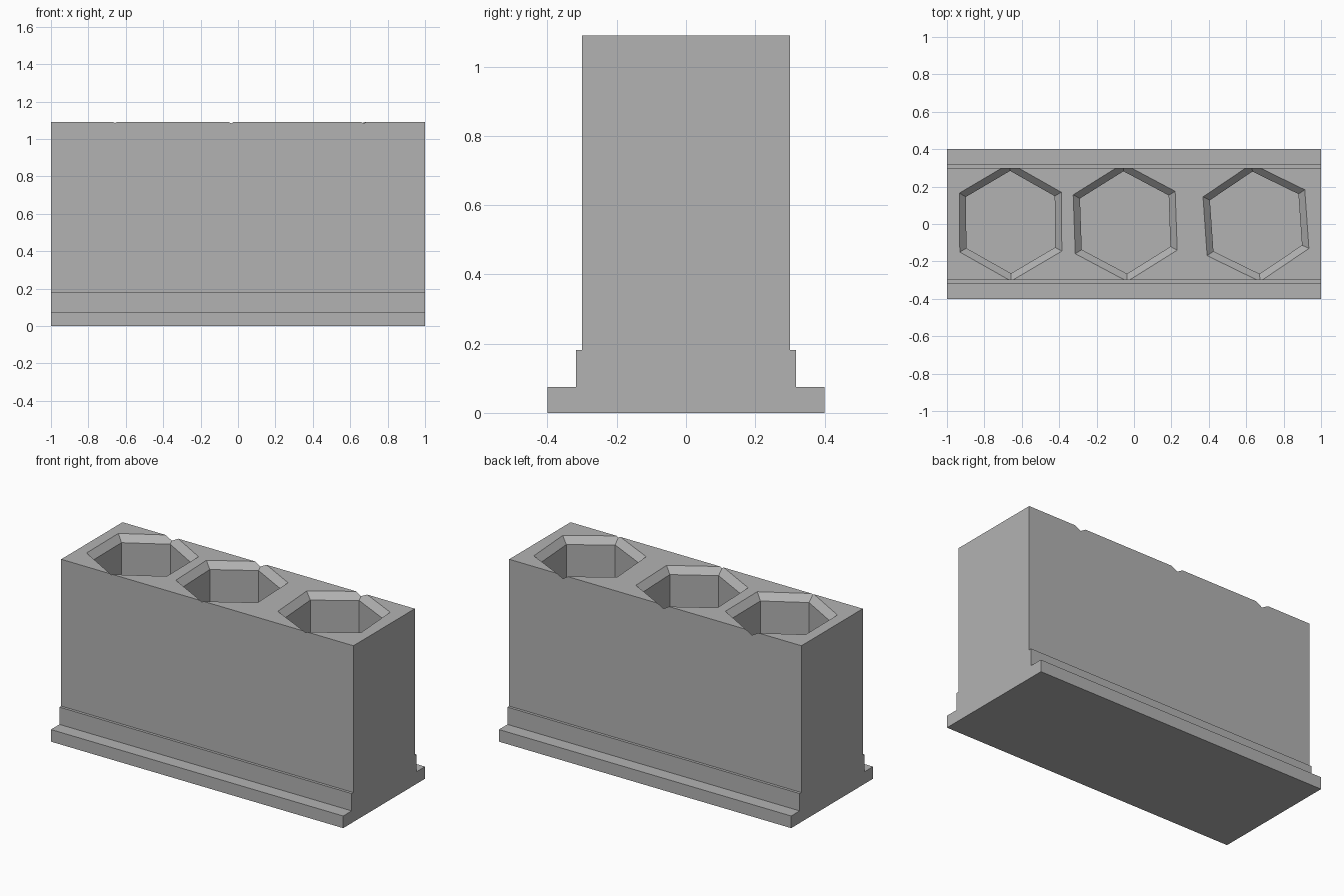
import bpy, bmesh
from math import sin, cos, pi, radians

cube = bpy.data.objects.get("Cube")
if cube:
    bpy.data.objects.remove(cube)

TOP = 1.09
FLOOR = 0.18
CHAMFER = 0.04
RIM, BORE = 0.315, 0.274   # hexagon corner radii

grey = bpy.data.materials.new("grey")
grey.use_nodes = True
colour = (0.45, 0.45, 0.45, 1)
grey.diffuse_color = colour
grey.node_tree.nodes["Principled BSDF"].inputs["Base Color"].default_value = colour


def loft(name, rings):
    """Closed solid through equal-length rings of points."""
    bm = bmesh.new()
    loops = [[bm.verts.new(p) for p in ring] for ring in rings]
    n = len(loops[0])
    for a, b in zip(loops, loops[1:]):
        for i in range(n):
            j = (i + 1) % n
            bm.faces.new((a[i], a[j], b[j], b[i]))
    bm.faces.new(loops[0])
    bm.faces.new(loops[-1])
    bmesh.ops.recalc_face_normals(bm, faces=bm.faces)
    mesh = bpy.data.meshes.new(name)
    bm.to_mesh(mesh)
    bm.free()
    mesh.materials.append(grey)
    obj = bpy.data.objects.new(name, mesh)
    bpy.context.collection.objects.link(obj)
    return obj


def hexagon(x, y, z, radius, turn):
    angles = [pi / 2 + radians(turn) + i * pi / 3 for i in range(6)]
    return [(x + radius * cos(a), y + radius * sin(a), z) for a in angles]


# Block with stepped foot: mirrored profile swept along x
half = [(0.4, 0), (0.4, 0.075), (0.317, 0.075), (0.317, 0.182), (0.3, 0.182), (0.3, TOP)]
profile = half + [(-y, z) for y, z in reversed(half)]
block = loft("holder_block", [[(x, y, z) for y, z in profile] for x in (-1, 1)])

# Chamfered hexagonal sockets
slope = (RIM - BORE) / CHAMFER
over = 0.03
for i, (x, y, turn) in enumerate([(-0.66, 0.01, 0.5), (-0.047, 0.008, 2), (0.652, 0.007, 4)]):
    levels = [(FLOOR, BORE), (TOP - CHAMFER, BORE), (TOP + over, RIM + over * slope)]
    cutter = loft(f"socket_cutter_{i + 1}", [hexagon(x, y, z, r, turn) for z, r in levels])
    cutter.hide_render = True
    cutter.hide_set(True)
    cut = block.modifiers.new(f"socket_{i + 1}", "BOOLEAN")
    cut.operation = "DIFFERENCE"
    cut.solver = "EXACT"
    cut.object = cutter

# Apply the cuts and drop the helpers
bpy.context.view_layer.update()
evaluated = block.evaluated_get(bpy.context.evaluated_depsgraph_get())
result = bpy.data.meshes.new_from_object(evaluated)
cutters = [m.object for m in block.modifiers]
block.modifiers.clear()
block.data = result
for c in cutters:
    bpy.data.objects.remove(c)
